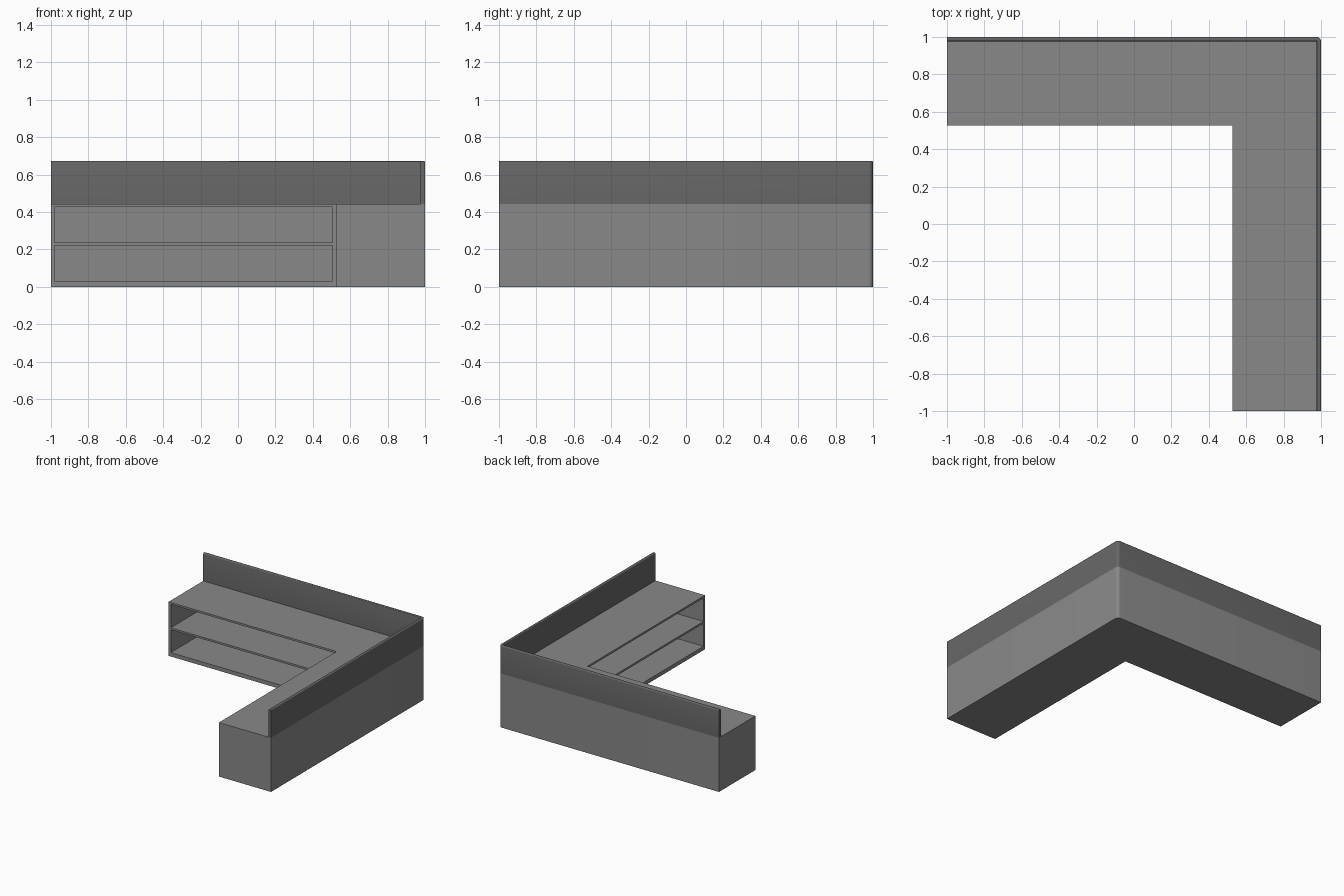
import bpy, bmesh, math

if "Cube" in bpy.data.objects:
    bpy.data.objects.remove(bpy.data.objects["Cube"])

H, TOP = 0.444, 0.673      # counter height, upstand height
ARM, WALL = 0.527, 0.977   # inner edge of counter arms, inner edge of upstand
R = 0.025                  # rounded outer corner


def material(name, v):
    m = bpy.data.materials.new(name)
    m.diffuse_color = (v, v, v, 1)
    m.use_nodes = True
    m.node_tree.nodes["Principled BSDF"].inputs["Base Color"].default_value = m.diffuse_color
    return m


light = material("light_grey", 0.25)
dark = material("dark_grey", 0.135)


def make(name, bm, mat):
    bmesh.ops.recalc_face_normals(bm, faces=bm.faces)
    me = bpy.data.meshes.new(name)
    bm.to_mesh(me)
    bm.free()
    if mat:
        me.materials.append(mat)
    ob = bpy.data.objects.new(name, me)
    bpy.context.collection.objects.link(ob)
    return ob


def l_prism(inner, z0, z1):
    """L-shaped block along the right and back sides, outer corner rounded."""
    pts = [(inner, -1), (1, -1)]
    for i in range(6):
        a = math.radians(18 * i)
        pts.append((1 - R + R * math.cos(a), 1 - R + R * math.sin(a)))
    pts += [(-1, 1), (-1, inner), (inner, inner)]
    bm = bmesh.new()
    face = bm.faces.new([bm.verts.new((x, y, z0)) for x, y in pts])
    ext = bmesh.ops.extrude_face_region(bm, geom=[face])["geom"]
    for v in ext:
        if isinstance(v, bmesh.types.BMVert):
            v.co.z = z1
    bmesh.ops.recalc_face_normals(bm, faces=bm.faces)
    return bm


def activate(ob):
    bpy.ops.object.select_all(action='DESELECT')
    ob.select_set(True)
    bpy.context.view_layer.objects.active = ob


def smooth(ob):
    activate(ob)
    bpy.ops.object.shade_smooth_by_angle(angle=math.radians(35))


# L-shaped counter
counter = make("counter", l_prism(ARM, 0, H), light)

# Open shelf bays: two levels in each arm, mirrored across the diagonal
bm = bmesh.new()
for z0, z1 in ((0.032, 0.22), (0.236, 0.428)):
    for swap in (False, True):
        lo, hi = [-0.98, ARM - 0.1], [0.505, WALL]
        if swap:
            lo.reverse()
            hi.reverse()
        # the mouth of each bay reaches past the front face of its arm
        lo, hi = lo + [z0], hi + [z1]
        for v in bmesh.ops.create_cube(bm, size=1)["verts"]:
            v.co = [(lo[k] + hi[k]) / 2 + v.co[k] * (hi[k] - lo[k]) for k in range(3)]
cutter = make("shelf_cutter", bm, None)
cutter.hide_render = True
mod = counter.modifiers.new("shelves", 'BOOLEAN')
mod.operation = 'DIFFERENCE'
mod.solver = 'EXACT'
mod.object = cutter
activate(counter)
bpy.ops.object.modifier_apply(modifier=mod.name)
bpy.data.objects.remove(cutter)
smooth(counter)

# Dark upstand along the outer sides, with softened top edges
bm = l_prism(WALL, H, TOP)
ends = lambda e: all(abs(v.co.x + 1) < 1e-5 for v in e.verts) or all(abs(v.co.y + 1) < 1e-5 for v in e.verts)
rim = [e for e in bm.edges if all(v.co.z > TOP - 1e-5 for v in e.verts) and not ends(e)]
bmesh.ops.bevel(bm, geom=rim, offset=0.007, segments=3, profile=0.5, affect='EDGES')
upstand = make("upstand", bm, dark)
smooth(upstand)
